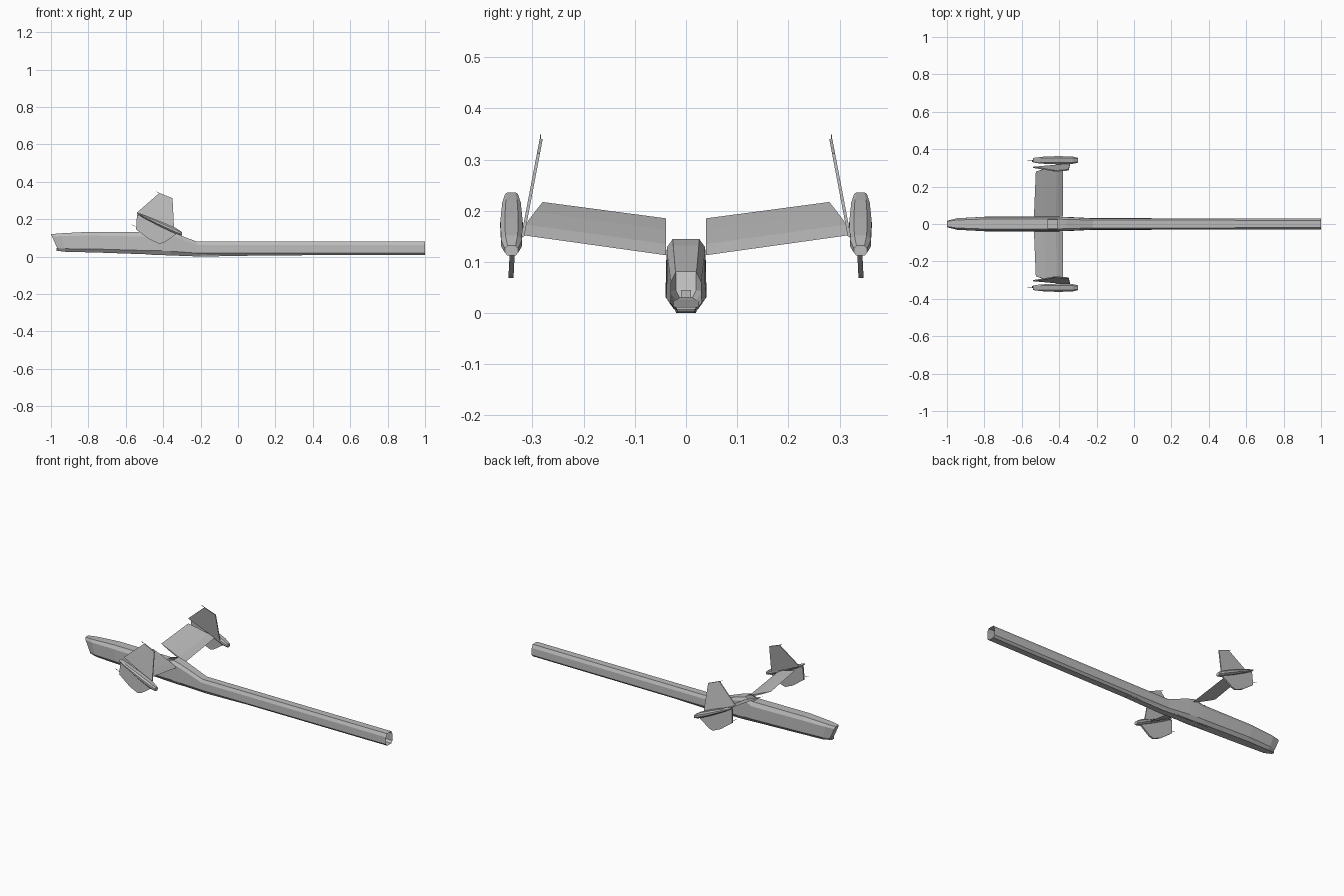
import bpy, bmesh
from mathutils import Vector

if "Cube" in bpy.data.objects:
    bpy.data.objects.remove(bpy.data.objects["Cube"], do_unlink=True)

grey = bpy.data.materials.new("light_grey")
grey.use_nodes = True
GREY = (0.5, 0.5, 0.5, 1)
grey.diffuse_color = GREY
grey.node_tree.nodes["Principled BSDF"].inputs["Base Color"].default_value = GREY


def finish(name, bm, recalc=True):
    if recalc:
        bmesh.ops.recalc_face_normals(bm, faces=bm.faces)
    mesh = bpy.data.meshes.new(name)
    bm.to_mesh(mesh)
    bm.free()
    mesh.materials.append(grey)
    ob = bpy.data.objects.new(name, mesh)
    bpy.context.collection.objects.link(ob)
    return ob


def loft(name, rings, cap_start=True, cap_end=True, skip=()):
    """Skin rings of equal length; skip holds (span, side) quads left open."""
    bm = bmesh.new()
    vs = [[bm.verts.new(p) for p in ring] for ring in rings]
    n = len(rings[0])
    for i in range(len(vs) - 1):
        for j in range(n):
            if (i, j) not in skip:
                k = (j + 1) % n
                bm.faces.new((vs[i][j], vs[i][k], vs[i + 1][k], vs[i + 1][j]))
    if cap_start:
        bm.faces.new(vs[0])
    if cap_end:
        bm.faces.new(vs[-1])
    return finish(name, bm)


def hull_ring(xb, xt, zb, zt, hw, shoulder, low=0.17):
    """Eight-sided hull section, raked from xb at the belly to xt at the top."""
    right = [(0.62, 0), (1, low), (0.96, shoulder), (0.66, 1)]
    outline = right + [(-w, t) for w, t in reversed(right)]
    return [Vector((xb + (xt - xb) * t, w * hw, zb + (zt - zb) * t))
            for w, t in outline]


# Fuselage and open-ended boom, with a slot in the top between nose and fairing
stations = [
    (-0.96, -1.0, 0.03, 0.12, 0.02, 0.85),
    (-0.92, -0.95, 0.025, 0.124, 0.032, 0.85),
    (-0.77, -0.8, 0.022, 0.132, 0.04, 0.82),
    (-0.46, -0.46, 0.011, 0.13, 0.04, 0.8),
    (-0.41, -0.41, 0.008, 0.145, 0.039, 0.88),
    (-0.36, -0.36, 0.007, 0.132, 0.038, 0.86),
    (-0.22, -0.22, 0.006, 0.08, 0.031, 0.76),
    (1.0, 1.0, 0.008, 0.08, 0.03, 0.74),
]
loft("fuselage_and_boom", [hull_ring(*s) for s in stations],
     cap_end=False, skip={(3, 3)})

# Keel strip under the belly
loft("belly_keel", [
    [Vector((x, y, z)) for y, z in ((-w, 0.012), (-w * 0.8, d), (w * 0.8, d), (w, 0.012))]
    for x, w, d in ((-0.5, 0.02, 0.011), (-0.2, 0.024, 0), (0.05, 0.02, 0.004))])

# Small fitting under the nose
loft("nose_fitting", [
    [Vector((x, y, z)) for y, z in ((-0.01, 0.03), (0.01, 0.03), (0.01, 0.045), (-0.01, 0.045))]
    for x in (-0.97, -0.94)])


def blade(name, outline, y_at, thick, side):
    """Thin plate from an (x, z) outline, leaning sideways by y_at(z)."""
    return loft(name, [[Vector((x, side * (y_at(z) + s * thick), z)) for x, z in outline]
                       for s in (-1, 1)])


def airfoil(lead, trail, thick):
    """Six-point wing section between two edge points."""
    up = Vector((thick, 0, thick * 2))
    a, b = lead.lerp(trail, 0.25), lead.lerp(trail, 0.65)
    return [lead, a + up, b + up * 0.7, trail, b - up * 0.7, a - up]


def wick(name, a, b, r):
    """Thin square rod between two points."""
    loft(name, [[p + Vector((0, r * i, r * j)) for i, j in ((-1, -1), (1, -1), (1, 1), (-1, 1))]
                for p in (a, b)])


for side, label in ((1, "back"), (-1, "front")):
    # Inclined tail surface
    root = airfoil(Vector((-0.38, side * 0.039, 0.113)),
                   Vector((-0.535, side * 0.039, 0.185)), 0.002)
    tip = airfoil(Vector((-0.38, side * 0.325, 0.153)),
                  Vector((-0.525, side * 0.28, 0.217)), 0.002)
    loft(label + "_tailplane", [root, tip])

    # Tip pod, sloping down along its length
    rings = []
    for x, z, hw, hh in ((-0.54, 0.232, 0.012, 0.004), (-0.5, 0.213, 0.018, 0.009),
                         (-0.41, 0.172, 0.022, 0.015), (-0.33, 0.136, 0.02, 0.016),
                         (-0.3, 0.122, 0.013, 0.01)):
        rings.append([Vector((x, side * (0.341 + hw * w), z + hh * h)) for w, h in
                      ((-1, -0.4), (-0.6, -1), (0.6, -1), (1, -0.4),
                       (1, 0.4), (0.6, 1), (-0.6, 1), (-1, 0.4))])
    loft(label + "_tip_pod", rings)

    # Upper and lower fins
    blade(label + "_upper_fin",
          [(-0.54, 0.235), (-0.42, 0.34), (-0.35, 0.312), (-0.342, 0.15), (-0.37, 0.155)],
          lambda z: 0.283 + (0.34 - z) * 0.19, 0.003, side)
    blade(label + "_lower_fin",
          [(-0.54, 0.225), (-0.545, 0.145), (-0.47, 0.09), (-0.42, 0.068),
           (-0.395, 0.075), (-0.315, 0.13)],
          lambda z: 0.342 - (z - 0.07) * 0.05, 0.005, side)

    # Static wicks on the fins
    wick(label + "_upper_wick", Vector((-0.44, side * 0.284, 0.348)),
         Vector((-0.41, side * 0.284, 0.334)), 0.001)
    wick(label + "_lower_wick", Vector((-0.57, side * 0.34, 0.171)),
         Vector((-0.535, side * 0.34, 0.155)), 0.001)
